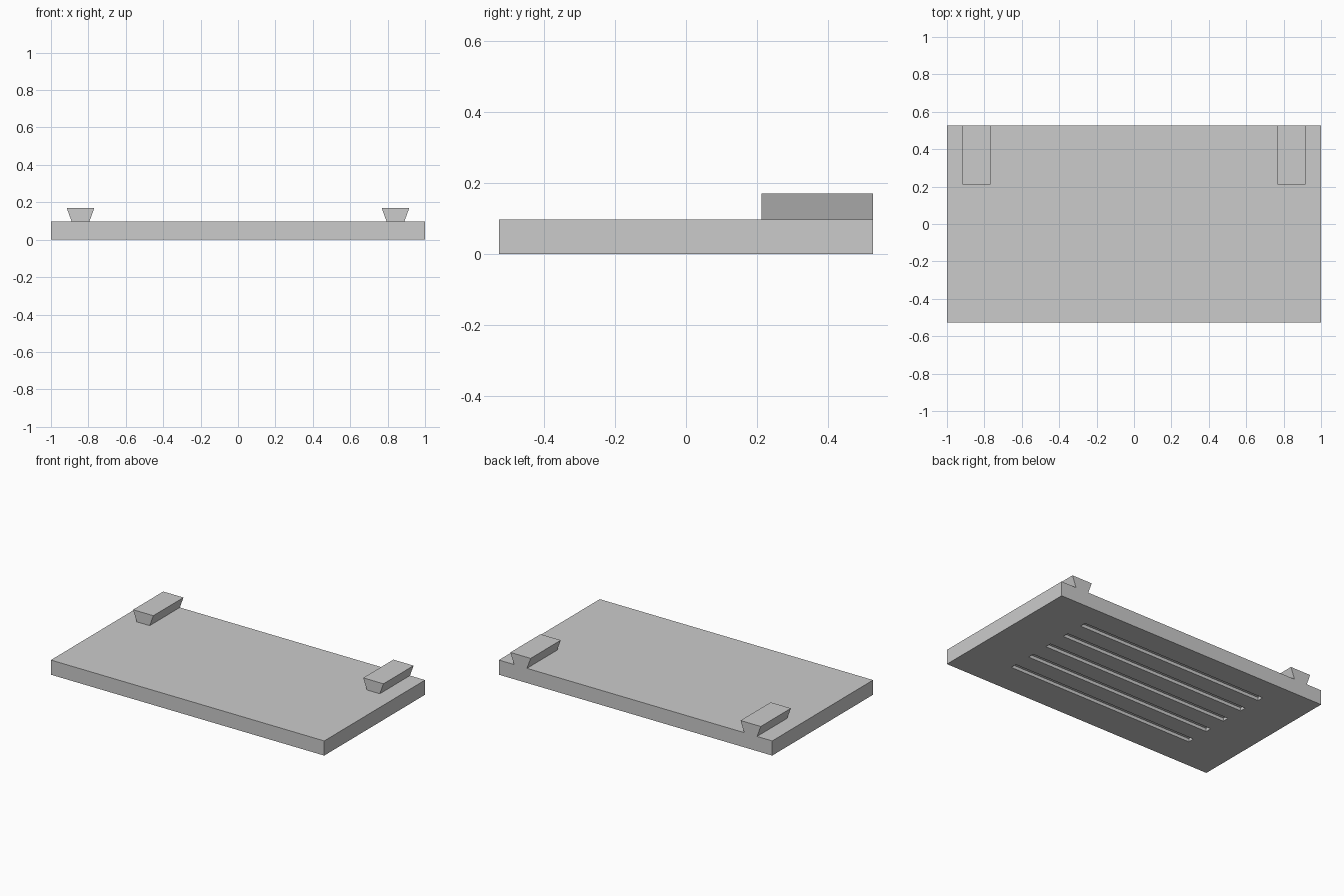
import bpy
import bmesh

if "Cube" in bpy.data.objects:
    bpy.data.objects.remove(bpy.data.objects["Cube"])

GREY = (0.6, 0.6, 0.6, 1.0)
HALF_Y = 0.527
PLATE_TOP = 0.097

grey = bpy.data.materials.new("plain_grey")
grey.use_nodes = True
grey.diffuse_color = GREY
grey.node_tree.nodes["Principled BSDF"].inputs["Base Color"].default_value = GREY


def add_box(bm, low, high):
    """Add an axis-aligned box between two corners."""
    verts = bmesh.ops.create_cube(bm, size=1)["verts"]
    for v in verts:
        v.co = [(a + b) / 2 + c * (b - a) for a, b, c in zip(low, high, v.co)]
    return verts


def make_object(name, bm):
    bmesh.ops.recalc_face_normals(bm, faces=bm.faces)
    mesh = bpy.data.meshes.new(name)
    bm.to_mesh(mesh)
    bm.free()
    mesh.materials.append(grey)
    obj = bpy.data.objects.new(name, mesh)
    bpy.context.collection.objects.link(obj)
    return obj


# Base plate
bm = bmesh.new()
add_box(bm, (-1, -HALF_Y, 0), (1, HALF_Y, PLATE_TOP))
plate = make_object("base_plate", bm)

# Five blind grooves across the underside
bm = bmesh.new()
for i in range(5):
    y = 0.345 - 0.159 * i
    add_box(bm, (-0.684, y - 0.021, -0.05), (0.684, y + 0.021, 0.021))
cutter = make_object("groove_cutter", bm)
cutter.hide_render = True

grooves = plate.modifiers.new("grooves", "BOOLEAN")
grooves.operation = "DIFFERENCE"
grooves.solver = "EXACT"
grooves.object = cutter
bpy.context.view_layer.objects.active = plate
bpy.ops.object.modifier_apply(modifier=grooves.name)
bpy.data.objects.remove(cutter)

# Dovetail rails, wider at the top and flush with the back edge
for side, name in ((-1, "right_dovetail_rail"), (1, "left_dovetail_rail")):
    bm = bmesh.new()
    centre = side * 0.842
    for v in add_box(bm, (centre - 0.074, 0.212, PLATE_TOP), (centre + 0.074, HALF_Y, 0.17)):
        if v.co.z < 0.13:
            v.co.x = centre + (v.co.x - centre) * 0.64
    make_object(name, bm)
